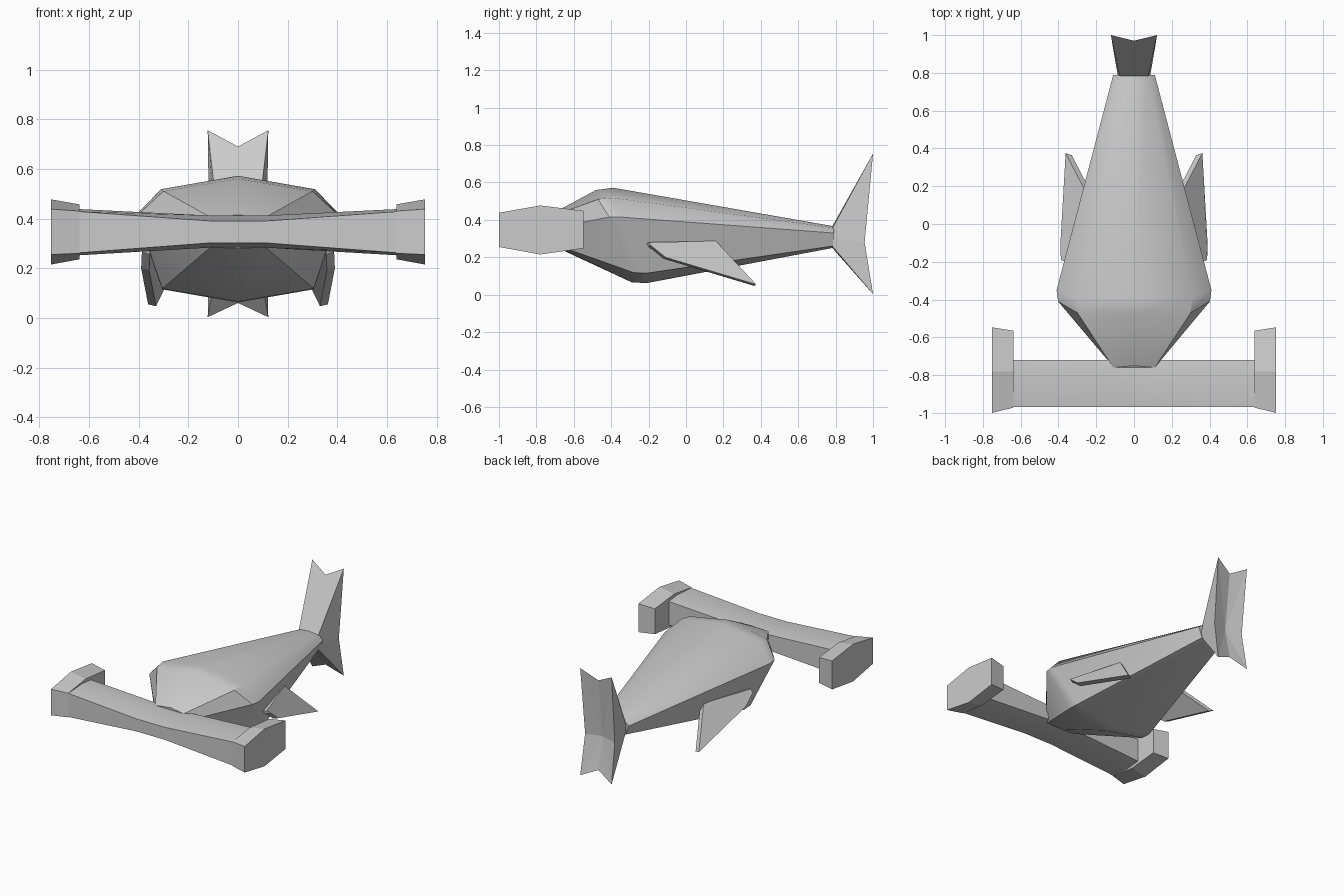
import bpy, bmesh, math
from mathutils import Vector

default = bpy.data.objects.get("Cube")
if default:
    bpy.data.objects.remove(default, do_unlink=True)

grey = bpy.data.materials.new("plain grey")
grey.use_nodes = True
grey.diffuse_color = (0.6, 0.6, 0.6, 1)
for node in grey.node_tree.nodes:
    if node.type == 'BSDF_PRINCIPLED':
        node.inputs["Base Color"].default_value = grey.diffuse_color


def finish(name, bm, smooth=0, mirror=False):
    """Turn a bmesh into a named, shaded object."""
    bmesh.ops.recalc_face_normals(bm, faces=bm.faces)
    mesh = bpy.data.meshes.new(name)
    bm.to_mesh(mesh)
    bm.free()
    mesh.materials.append(grey)
    obj = bpy.data.objects.new(name, mesh)
    bpy.context.collection.objects.link(obj)
    if mirror:
        obj.modifiers.new("Mirror", 'MIRROR')
    if smooth:
        bpy.ops.object.select_all(action='DESELECT')
        obj.select_set(True)
        bpy.context.view_layer.objects.active = obj
        bpy.ops.object.shade_smooth_by_angle(angle=math.radians(smooth))
    return obj


def loft(rings, bm=None, caps=(True, True)):
    """Bridge equal rings of points, closing the chosen ends."""
    bm = bm or bmesh.new()
    rows = [[bm.verts.new(p) for p in ring] for ring in rings]
    for a, b in zip(rows, rows[1:]):
        for i in range(len(a)):
            j = (i + 1) % len(a)
            bm.faces.new((a[i], a[j], b[j], b[i]))
    if caps[0]:
        bm.faces.new(rows[0])
    if caps[1]:
        bm.faces.new(rows[-1])
    return bm


def both_sides(half):
    """Close a half ring, running from top centre to bottom centre."""
    return half + [(-x, y, z) for x, y, z in half[-2:0:-1]]


# Body: eight-sided sections, slanted at the shoulder
nose = [(0, -.75, .415), (.11, -.76, .405), (.115, -.75, .35), (.11, -.75, .285), (0, -.75, .28)]
shoulder = [(0, -.48, .56), (.3, -.47, .51), (.402, -.41, .415), (.305, -.28, .118), (0, -.29, .066)]
chest = [(0, -.39, .572), (.31, -.39, .518), (.41, -.35, .415), (.305, -.21, .115), (0, -.21, .062)]
rump = [(0, .79, .366), (.07, .79, .358), (.11, .79, .33), (.08, .785, .26), (0, .785, .25)]
finish("body", loft([both_sides(h) for h in (nose, shoulder, chest, rump)]), smooth=32)


def bar_ring(x, front, ridge, back):
    """Six-sided section across the head; each entry is (y, low, high)."""
    cols = (front, ridge, back)
    return [(x, y, hi) for y, lo, hi in cols] + [(x, y, lo) for y, lo, hi in cols[::-1]]


# Wide head bar
mid = ((-.97, .302, .39), (-.82, .283, .412), (-.72, .295, .4))
tip = ((-.97, .262, .428), (-.82, .252, .438), (-.72, .262, .428))
finish("head_bar", loft([bar_ring(-.64, *tip), bar_ring(-.11, *mid),
                         bar_ring(.11, *mid), bar_ring(.64, *tip)]), smooth=20)

# Flared blocks at the ends of the head bar
inner = ((-.972, .26, .43), (-.78, .236, .457), (-.565, .257, .435))
outer = ((-1, .255, .438), (-.78, .215, .477), (-.547, .248, .448))
finish("head_end_blocks", loft([bar_ring(.638, *inner), bar_ring(.752, *outer)]), mirror=True)

# Swept side fins, thin slabs rooted in the body
skin = [Vector(p) for p in ((.365, -.2, .28), (.25, .16, .287), (.362, .375, .055),
                            (.39, -.11, .2), (.387, -.19, .265))]
back = [p + Vector((-.032, -.01, -.008)) for p in skin]
finish("side_fins", loft([skin, back]), mirror=True)

# Tail fin: flares from a small root to a notched, hollow-backed blade
root = [(0, .78, .362), (.075, .78, .35), (.085, .78, .3), (.075, .78, .262), (0, .78, .252)]
blade = [(0, .97, .69), (.122, 1, .755), (.115, .955, .28), (.122, 1, .003), (0, .97, .06)]
tail = loft([both_sides(root), both_sides(blade)], caps=(True, False))
tail.verts.ensure_lookup_table()
rim = tail.verts[-8:]
hollow = tail.verts.new((0, .925, .28))
for a, b in zip(rim, rim[1:] + rim[:1]):
    tail.faces.new((a, b, hollow))
finish("tail_fin", tail)
